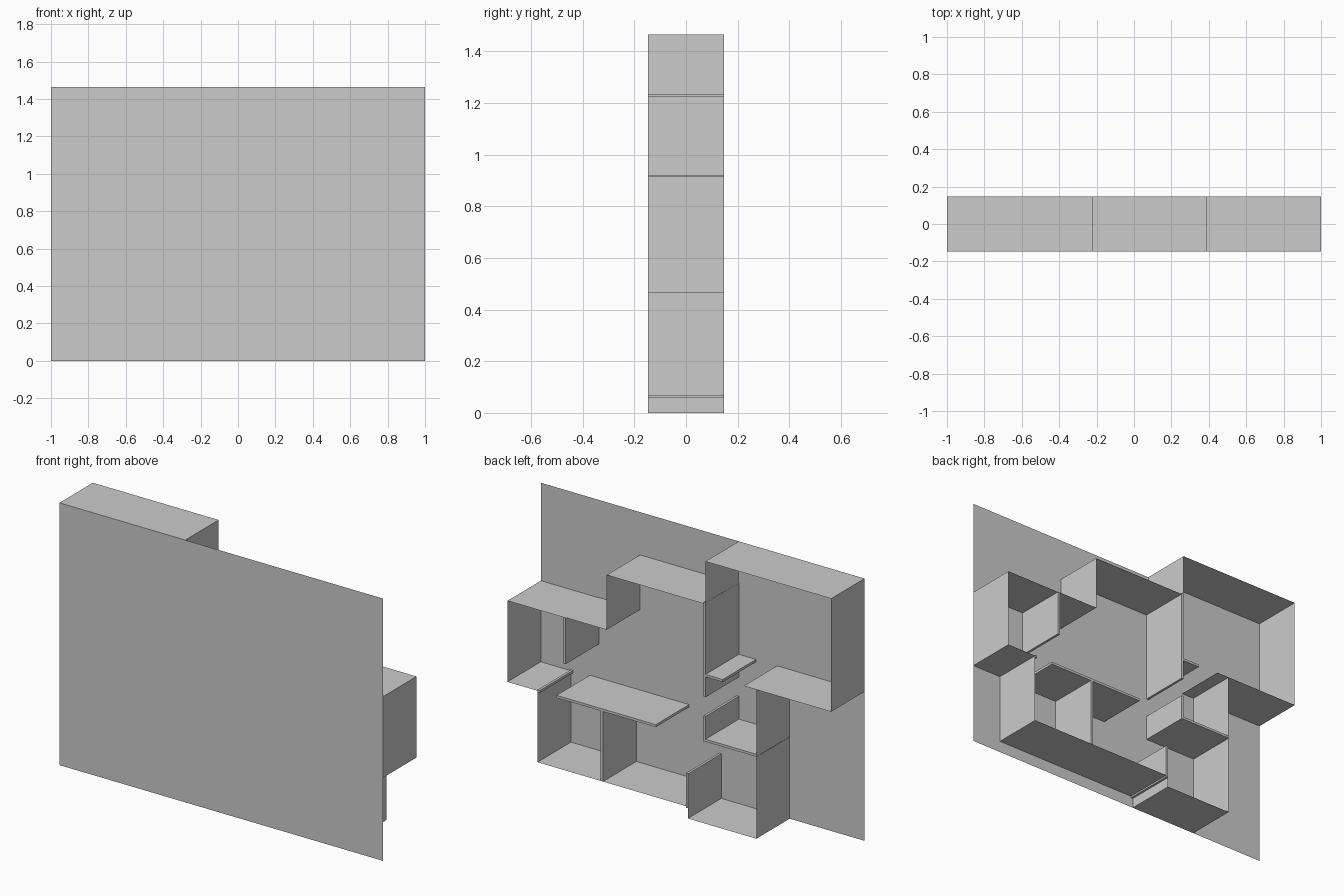
import bpy
import bmesh

cube = bpy.data.objects.get("Cube")
if cube:
    bpy.data.objects.remove(cube, do_unlink=True)

FRONT, BACK = -0.147, 0.147
THICK = 0.014

grey = bpy.data.materials.new("plain grey")
grey.use_nodes = True
colour = (0.6, 0.6, 0.6, 1)
grey.diffuse_color = colour
grey.node_tree.nodes["Principled BSDF"].inputs["Base Color"].default_value = colour


def add_object(name, bm):
    mesh = bpy.data.meshes.new(name)
    bm.to_mesh(mesh)
    bm.free()
    mesh.materials.append(grey)
    obj = bpy.data.objects.new(name, mesh)
    bpy.context.collection.objects.link(obj)


def strip(name, points):
    """Thin sheet walls following an (x, z) path, running front to back."""
    bm = bmesh.new()
    rows = [[bm.verts.new((x, y, z)) for y in (FRONT, BACK)] for x, z in points]
    for a, b in zip(rows, rows[1:]):
        bm.faces.new((a[0], a[1], b[1], b[0]))
    add_object(name, bm)


def block(name, x0, x1, z0, z1):
    """Solid partition between two x and two z limits."""
    bm = bmesh.new()
    bmesh.ops.create_cube(bm, size=1)
    for v in bm.verts:
        v.co.x = x1 if v.co.x > 0 else x0
        v.co.y = BACK if v.co.y > 0 else FRONT
        v.co.z = z1 if v.co.z > 0 else z0
    add_object(name, bm)


def upright(name, x, z0, z1):
    block(name, x, x + THICK, z0, z1)


def shelf(name, z, x0, x1):
    block(name, x0, x1, z, z + THICK)


# Base sheet
bm = bmesh.new()
bm.faces.new([bm.verts.new((x, FRONT, z))
              for x, z in ((-1, 0), (1, 0), (1, 1.465), (-1, 1.465))])
add_object("base_sheet", bm)

# Outer walls
strip("large_room_wall", [(-0.46, 0.833), (-1, 0.833), (-1, 1.465),
                          (-0.223, 1.465), (-0.223, 1.234)])
strip("main_room_upper_wall", [(-0.21, 1.226), (0.387, 1.226),
                               (0.387, 0.92), (0.642, 0.92)])
strip("side_room_wall", [(0.655, 0.918), (1, 0.918), (1, 0.465), (0.814, 0.465)])
strip("corner_room_wall", [(0.814, 0.457), (0.814, 0.066), (0.424, 0.066)])
strip("main_room_lower_wall", [(0.41, 0.066), (-0.103, 0.066)])
strip("entry_wall", [(-0.115, 0.057), (-0.115, 0), (-0.538, 0), (-0.538, 0.457)])
strip("small_room_wall", [(-0.538, 0.472), (-0.538, 0.833)])

# Upright partitions
upright("large_room_partition", -0.224, 0.707, 1.234)
upright("side_room_partition", 0.641, 0.66, 0.918)
upright("corner_room_partition", 0.41, 0.066, 0.457)
upright("small_room_partition", -0.224, 0.457, 0.6)
upright("entry_partition", -0.116, 0.057, 0.25)

# Level partitions
shelf("large_room_door_stub", 0.82, -0.33, -0.224)
shelf("side_room_door_stub", 0.457, 0.8, 0.814)
shelf("corner_room_divider", 0.457, 0.084, 0.697)
shelf("small_room_divider", 0.458, -0.538, -0.224)
